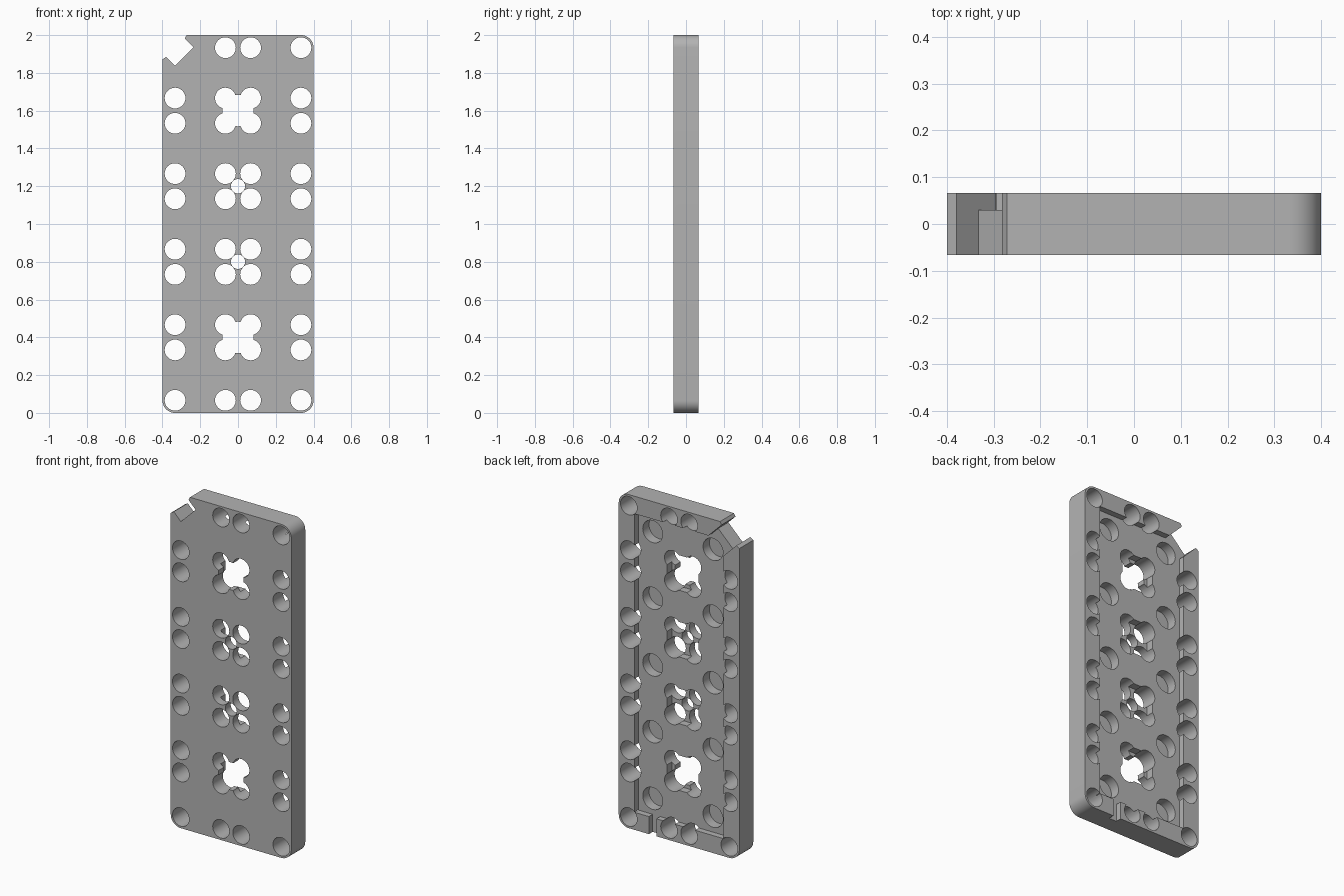
import bpy, bmesh, math

old = bpy.data.objects.get("Cube")
if old:
    bpy.data.objects.remove(old)

FRONT, BACK, FLOOR = -0.066, 0.066, 0.03
OUT = 0.1          # cutters run past the plate to here

grey = bpy.data.materials.new("mid grey")
grey.use_nodes = True
grey.diffuse_color = (0.45, 0.45, 0.45, 1)
grey.node_tree.nodes["Principled BSDF"].inputs["Base Color"].default_value = grey.diffuse_color


def prism(name, outline, y0, y1):
    """Extrude an x-z outline from y0 to y1."""
    bm = bmesh.new()
    face = bm.faces.new([bm.verts.new((x, y0, z)) for x, z in outline])
    ext = bmesh.ops.extrude_face_region(bm, geom=[face])
    bmesh.ops.translate(bm, vec=(0, y1 - y0, 0),
                        verts=[g for g in ext["geom"] if isinstance(g, bmesh.types.BMVert)])
    bmesh.ops.recalc_face_normals(bm, faces=bm.faces)
    mesh = bpy.data.meshes.new(name)
    bm.to_mesh(mesh)
    bm.free()
    obj = bpy.data.objects.new(name, mesh)
    bpy.context.scene.collection.objects.link(obj)
    return obj


def arc(cx, cz, r, a0, a1, n):
    return [(cx + r * math.cos(math.radians(a0 + (a1 - a0) * i / n)),
             cz + r * math.sin(math.radians(a0 + (a1 - a0) * i / n))) for i in range(n + 1)]


def rect(x0, x1, z0, z1):
    return [(x0, z0), (x1, z0), (x1, z1), (x0, z1)]


cutters = []


def cut(name, outline, y0=-OUT, y1=OUT):
    obj = prism(name, outline, y0, y1)
    obj.hide_render = True
    cutters.append(obj)
    return obj


def hole(name, x, z, r, y0=-OUT, y1=OUT):
    cut(name, arc(x, z, r, 0, 360, 32)[:-1], y0, y1)


# Plate with rounded corners
R = 0.066
outline = []
for sx, sz, a in ((1, 1, 0), (-1, 1, 90), (-1, -1, 180), (1, -1, 270)):
    outline += arc(sx * (0.4 - R), 1 + sz * (1 - R), R, a, a + 90, 10)
plate = prism("perforated_plate", outline, FRONT, BACK)
plate.data.materials.append(grey)

# Shallow tray in the back, leaving a rim
cut("tray_cutter", rect(-0.295, 0.295, 0.105, 1.895), FLOOR)

# Pin holes; the upper left corner is taken by the notch
rows = [0.0667] + [0.4 * k + s * 0.0667 for k in range(1, 5) for s in (-1, 1)] + [1.9333]
for z in rows:
    for x in (-0.3333, -0.0667, 0.0667, 0.3333):
        if not (z > 1.9 and x < -0.3):
            hole("pin_hole_cutter", x, z, 0.055)

# Centre hubs: square pocket and centre hole
for z, r in ((0.4, 0.083), (0.8, 0.038), (1.2, 0.038), (1.6, 0.083)):
    hole("hub_hole_cutter", 0, z, r)
    cut("hub_pocket_cutter", rect(-0.105, 0.105, z - 0.105, z + 0.105), -0.015, 0.09)

# Blind round sockets in the tray floor
for k in range(5):
    for x in (-0.2, 0.2):
        hole("socket_cutter", x, 0.2 + 0.4 * k, 0.066, -0.03, 0.085)

# Dovetail notch through the corner, deeper across the rim
cut("corner_notch_cutter", [(-0.45, 1.865), (-0.4, 1.872), (-0.38, 1.885), (-0.333, 1.838),
                            (-0.235, 1.935), (-0.282, 1.982), (-0.272, 2.0), (-0.265, 2.05),
                            (-0.45, 2.05)])
cut("rim_notch_cutter", [(-0.38, 1.885), (-0.28, 1.785), (-0.182, 1.882), (-0.282, 1.982)], FLOOR, 0.095)

# Side slot with rounded inner corners, made in x-z then turned to face sideways
slot = cut("side_slot_cutter",
           [(0.08, 0.08), (-0.03, 0.08)] + arc(-0.03, 0.05, 0.03, 90, 180, 6)[1:]
           + arc(-0.03, -0.04, 0.03, 180, 270, 6) + [(0.08, -0.07)], -0.45, -0.294)
for v in slot.data.vertices:
    y, x, z = v.co
    v.co = (-x, y, z + 1)
slot.data.flip_normals()

# Small slot through the bottom rim
cut("bottom_slot_cutter", rect(0.15, 0.2, -0.05, 0.12), FLOOR, 0.092)

# Carve everything out and drop the cutters
for c in cutters:
    mod = plate.modifiers.new("carve", "BOOLEAN")
    mod.operation = "DIFFERENCE"
    mod.solver = "EXACT"
    mod.object = c
bpy.context.view_layer.update()
carved = bpy.data.meshes.new_from_object(plate.evaluated_get(bpy.context.evaluated_depsgraph_get()))
plate.modifiers.clear()
plate.data = carved
for c in cutters:
    bpy.data.objects.remove(c)

bpy.ops.object.select_all(action="DESELECT")
plate.select_set(True)
bpy.context.view_layer.objects.active = plate
bpy.ops.object.shade_smooth_by_angle(angle=math.radians(30))
